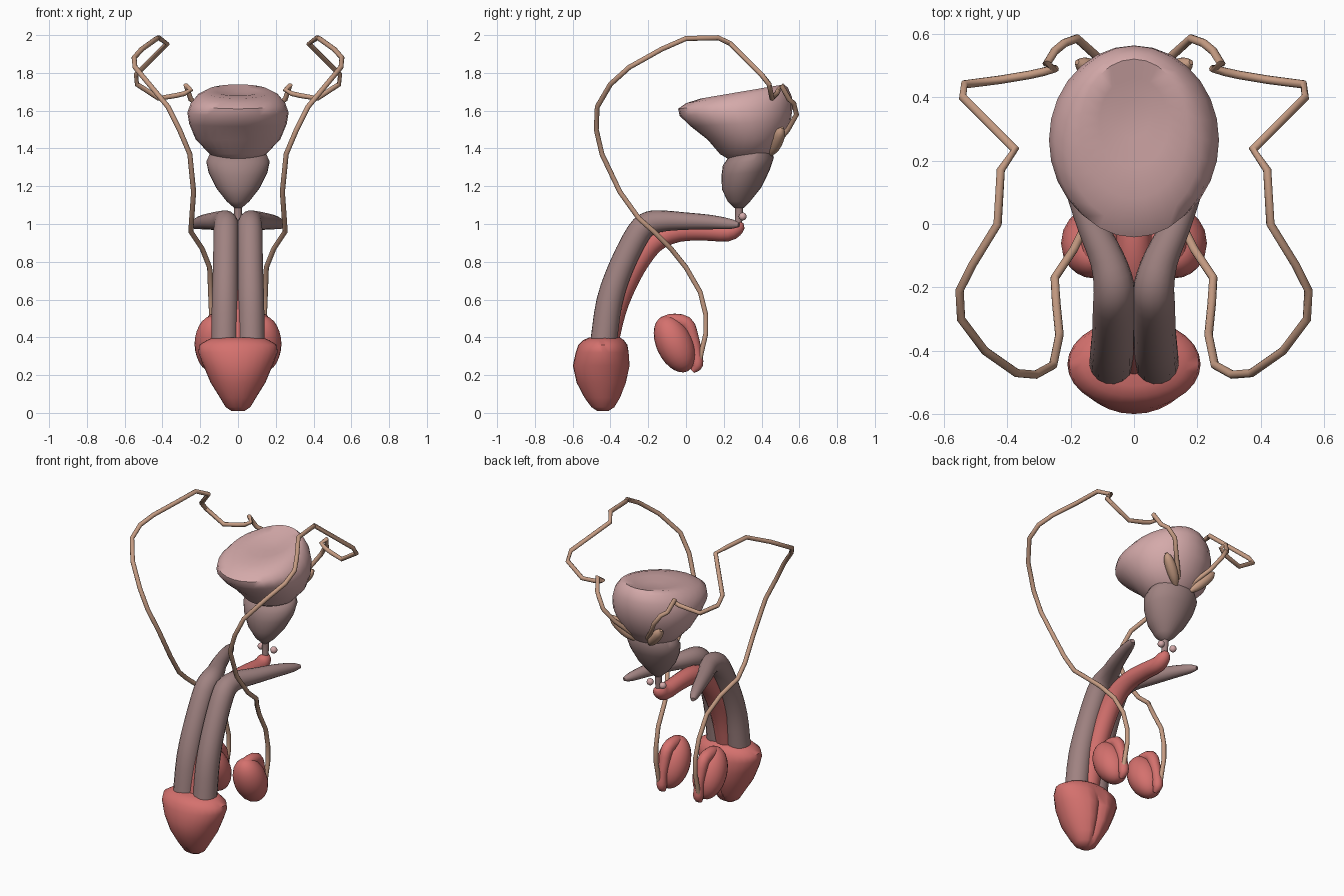
import bpy, bmesh, math
from mathutils import Vector, Matrix


def material(name, rgb):
    m = bpy.data.materials.new(name)
    m.diffuse_color = (*rgb, 1)
    return m


PINK = material("pale_pink", (0.66, 0.40, 0.40))
MAUVE = material("grey_mauve", (0.35, 0.225, 0.22))
RED = material("coral_red", (0.66, 0.165, 0.155))
TAN = material("tan", (0.56, 0.33, 0.225))


def finish(name, bm, mat):
    bmesh.ops.recalc_face_normals(bm, faces=bm.faces)
    for f in bm.faces:
        f.smooth = True
    me = bpy.data.meshes.new(name)
    bm.to_mesh(me)
    bm.free()
    me.materials.append(mat)
    ob = bpy.data.objects.new(name, me)
    bpy.context.collection.objects.link(ob)
    bpy.context.view_layer.objects.active = ob
    ob.select_set(True)
    bpy.ops.object.shade_smooth_by_angle(angle=math.radians(50))
    ob.select_set(False)
    return ob


def skin(name, rings, mat):
    """Bridge a list of equal-length point rings and cap both ends."""
    bm = bmesh.new()
    vs = [[bm.verts.new(p) for p in r] for r in rings]
    n = len(vs[0])
    for a, b in zip(vs, vs[1:]):
        for i in range(n):
            j = (i + 1) % n
            bm.faces.new((a[i], a[j], b[j], b[i]))
    bm.faces.new(vs[0])
    bm.faces.new(vs[-1])
    return finish(name, bm, mat)


def smooth_path(pts, steps):
    """Catmull-Rom resampling of (x, y, z, radius) points."""
    p = [Vector(q) for q in pts]
    p = [2 * p[0] - p[1]] + p + [2 * p[-1] - p[-2]]
    out = []
    for i in range(1, len(p) - 2):
        a, b, c, d = p[i - 1:i + 3]
        for k in range(steps):
            t = k / steps
            out.append(0.5 * (2 * b + (c - a) * t + (2 * a - 5 * b + 4 * c - d) * t * t
                              + (3 * b - a - 3 * c + d) * t ** 3))
    return out + [p[-2]]


def tube(name, pts, mat, side=1, steps=3, n=16):
    path = smooth_path(pts, steps)
    c = [Vector((side * q[0], q[1], q[2])) for q in path]
    rings, u = [], Vector((1, 0, 0.01))
    for i, q in enumerate(path):
        t = (c[min(i + 1, len(c) - 1)] - c[max(i - 1, 0)]).normalized()
        u = (u - t * u.dot(t)).normalized()
        v = t.cross(u)
        rings.append([c[i] + abs(q[3]) * (u * math.cos(2 * math.pi * k / n)
                      + v * math.sin(2 * math.pi * k / n)) for k in range(n)])
    return skin(name, rings, mat)


def loft(name, rows, mat, n=28, shape=None):
    """Rows are (centre y, z, half depth, half width, tilt)."""
    rings = []
    for cy, z, hy, hx, tilt in rows:
        ring = []
        for k in range(n):
            a = 2 * math.pi * k / n
            x, y = hx * math.sin(a), -hy * math.cos(a)
            if shape:
                x, y = shape(x, y, hx, hy, z)
            ring.append((x, cy + y, z + tilt * y))
        rings.append(ring)
    return skin(name, rings, mat)


def ball(name, loc, size, mat, tilt=0):
    bm = bmesh.new()
    m = (Matrix.Translation(loc) @ Matrix.Rotation(tilt, 4, 'X')
         @ Matrix.Diagonal((*size, 1)))
    bmesh.ops.create_uvsphere(bm, u_segments=20, v_segments=14, radius=1, matrix=m)
    return finish(name, bm, mat)


# Bladder, with a dished sloping top
loft("bladder", [
    (0.32, 1.335, 0.08, 0.08, 0), (0.32, 1.37, 0.14, 0.15, 0),
    (0.315, 1.45, 0.20, 0.225, 0.02), (0.29, 1.53, 0.265, 0.258, 0.05),
    (0.265, 1.59, 0.298, 0.268, 0.06), (0.26, 1.64, 0.302, 0.25, 0.1),
    (0.27, 1.68, 0.27, 0.215, 0.15), (0.30, 1.702, 0.22, 0.17, 0.17),
    (0.32, 1.70, 0.14, 0.11, 0.15), (0.33, 1.69, 0.06, 0.05, 0.15)], PINK)

# Prostate and the short urethra beneath it
loft("prostate", [
    (0.28, 1.085, 0.025, 0.02, 0), (0.28, 1.12, 0.06, 0.06, 0),
    (0.295, 1.19, 0.105, 0.115, 0.05), (0.315, 1.27, 0.127, 0.155, 0.1),
    (0.33, 1.33, 0.135, 0.168, 0.15), (0.34, 1.37, 0.115, 0.15, 0.15),
    (0.35, 1.39, 0.07, 0.10, 0.1)], MAUVE)
tube("urethra", [(0, 0.28, 1.11, 0.022), (0, 0.28, 1.05, 0.02), (0, 0.275, 0.98, 0.02)],
     MAUVE)

# Spongy body on the underside
tube("spongy_body", [
    (0, 0.29, 1.01, 0.015), (0, 0.275, 0.985, 0.038), (0, 0.22, 0.955, 0.047),
    (0, 0.10, 0.962, 0.05), (0, -0.04, 0.96, 0.055), (0, -0.16, 0.915, 0.06),
    (0, -0.245, 0.82, 0.062), (0, -0.32, 0.69, 0.063), (0, -0.38, 0.54, 0.063),
    (0, -0.42, 0.36, 0.06)], RED)


# Glans with a groove on the rear and a slit at the tip
def groove(x, y, hx, hy, z):
    if abs(x) < 0.1 * hx and z < 0.36:
        if y > 0:
            y *= 0.82
        elif z < 0.05:
            y *= 0.8
    return x, y


loft("glans", [
    (-0.43, 0.40, 0.08, 0.13, 0), (-0.437, 0.385, 0.108, 0.165, 0),
    (-0.44, 0.36, 0.13, 0.205, 0), (-0.442, 0.32, 0.142, 0.21, 0),
    (-0.447, 0.25, 0.152, 0.183, 0), (-0.447, 0.16, 0.132, 0.145, 0),
    (-0.442, 0.08, 0.095, 0.095, 0), (-0.44, 0.03, 0.062, 0.065, 0),
    (-0.44, 0.01, 0.03, 0.035, 0)], RED, shape=groove)

for s, tag in ((1, "right"), (-1, "left")):
    # Cavernous body with its splayed root
    tube("cavernous_body_" + tag, [
        (0.245, 0.28, 0.995, 0.012), (0.225, 0.235, 1.0, 0.027),
        (0.185, 0.13, 1.01, 0.038), (0.135, 0.0, 1.015, 0.046),
        (0.085, -0.11, 1.016, 0.055), (0.064, -0.19, 1.005, 0.064),
        (0.064, -0.25, 0.955, 0.066), (0.066, -0.34, 0.78, 0.067),
        (0.069, -0.405, 0.59, 0.07), (0.071, -0.438, 0.36, 0.071)], MAUVE, s)
    # Small glands beside the urethra
    ball("bulb_gland_" + tag, (s * 0.045, 0.30, 1.04), (0.021,) * 3, PINK)
    # Testis and the epididymis along its back
    ball("testis_" + tag, (s * 0.13, -0.06, 0.365), (0.1, 0.097, 0.16), RED,
         math.radians(25))
    tube("epididymis_" + tag, [
        (0.13, -0.14, 0.475, 0.012), (0.13, -0.09, 0.488, 0.035),
        (0.13, 0.0, 0.475, 0.037), (0.13, 0.035, 0.40, 0.032),
        (0.13, 0.055, 0.32, 0.028), (0.13, 0.06, 0.255, 0.03),
        (0.13, 0.035, 0.22, 0.012)], RED, s)
    # Sperm duct looping up and over to the prostate
    duct = [
        (0.14, 0.07, 0.27), (0.14, 0.105, 0.42), (0.14, 0.105, 0.52),
        (0.145, 0.075, 0.64), (0.15, 0.0, 0.77), (0.19, -0.08, 0.87),
        (0.25, -0.17, 0.96), (0.245, -0.25, 1.03), (0.235, -0.35, 1.17),
        (0.255, -0.445, 1.37), (0.31, -0.475, 1.50), (0.37, -0.47, 1.62),
        (0.47, -0.40, 1.74), (0.545, -0.30, 1.83), (0.55, -0.21, 1.88),
        (0.51, -0.13, 1.925), (0.43, 0.0, 1.982), (0.42, 0.17, 1.986),
        (0.375, 0.235, 1.955), (0.54, 0.40, 1.79), (0.535, 0.44, 1.74),
        (0.42, 0.455, 1.665), (0.33, 0.47, 1.68), (0.285, 0.48, 1.69),
        (0.25, 0.49, 1.71), (0.275, 0.505, 1.735), (0.25, 0.545, 1.66),
        (0.22, 0.57, 1.64), (0.18, 0.585, 1.58), (0.13, 0.54, 1.50),
        (0.06, 0.475, 1.42), (0.04, 0.43, 1.37)]
    tube("sperm_duct_" + tag, [(*p, 0.0135) for p in duct], TAN, s, steps=1, n=10)
    # Seminal vesicle between bladder and prostate
    tube("seminal_vesicle_" + tag, [
        (0.05, 0.44, 1.365, 0.012), (0.085, 0.465, 1.40, 0.027),
        (0.125, 0.485, 1.445, 0.032), (0.16, 0.50, 1.485, 0.026),
        (0.18, 0.51, 1.51, 0.008)], TAN, s)
